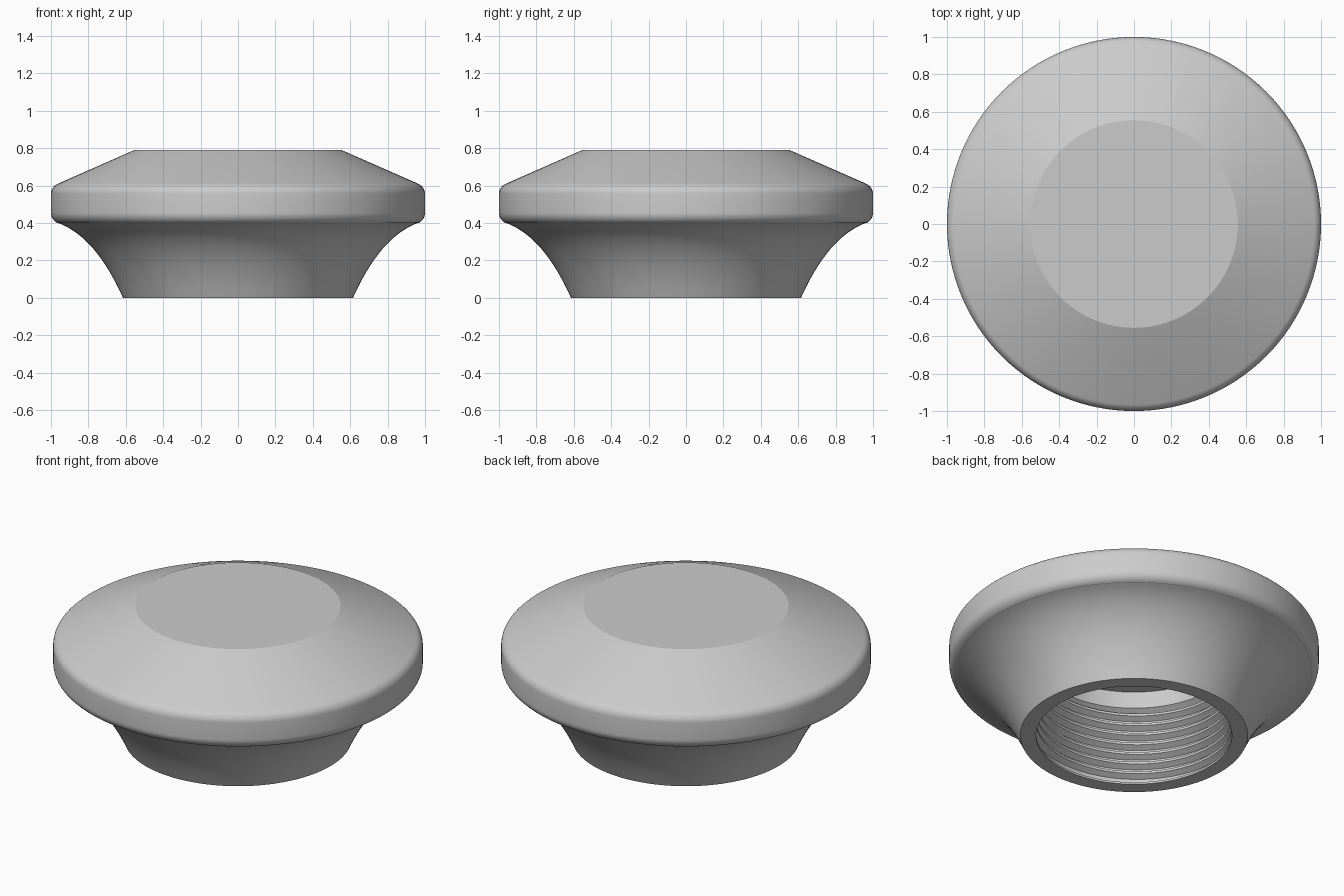
import bpy
import bmesh
from math import cos, sin, pi, radians

cube = bpy.data.objects.get("Cube")
if cube:
    bpy.data.objects.remove(cube, do_unlink=True)

grey = bpy.data.materials.new("plain grey")
grey.use_nodes = True
colour = (0.6, 0.6, 0.6, 1)
grey.diffuse_color = colour
grey.node_tree.nodes["Principled BSDF"].inputs["Base Color"].default_value = colour

SEGMENTS = 128


def finish(bm, name):
    """Turn a bmesh into a smooth-shaded object with sharp edges kept."""
    bmesh.ops.recalc_face_normals(bm, faces=bm.faces)
    mesh = bpy.data.meshes.new(name)
    bm.to_mesh(mesh)
    bm.free()
    mesh.materials.append(grey)
    obj = bpy.data.objects.new(name, mesh)
    bpy.context.collection.objects.link(obj)
    bpy.ops.object.select_all(action="DESELECT")
    obj.select_set(True)
    bpy.context.view_layer.objects.active = obj
    bpy.ops.object.shade_smooth_by_angle(angle=radians(20))
    return obj


def skin(bm, rings, closed):
    """Bridge matching rows of vertices with quads."""
    for a, b in zip(rings, rings[1:]):
        count = len(a)
        for i in range(count if closed else count - 1):
            j = (i + 1) % count
            bm.faces.new((a[i], a[j], b[j], b[i]))


def arc(cx, cz, radius, start, end, steps):
    angles = [radians(start + (end - start) * i / steps) for i in range(steps + 1)]
    return [(cx + radius * cos(a), cz + radius * sin(a)) for a in angles]


def bezier(p0, p1, p2, steps):
    ts = [i / steps for i in range(steps + 1)]
    return [tuple((1 - t) ** 2 * a + 2 * t * (1 - t) * b + t * t * c
                  for a, b, c in zip(p0, p1, p2)) for t in ts]


# Knob body: hollow bore, flared neck, rounded rim, sloped shoulder, flat top
bore = [(0.53, 0.575), (0.53, 0.475), (0.562, 0.455), (0.562, 0.03),
        (0.53, 0.012), (0.53, 0)]
neck = bezier((0.615, 0), (0.76, 0.325), (0.96, 0.4), 16)
lower_rim = arc(0.94, 0.455, 0.06, -66, 0, 8)
upper_rim = arc(0.94, 0.555, 0.06, 0, 66, 8)
profile = bore + neck + lower_rim + upper_rim + [(0.555, 0.79)]

bm = bmesh.new()
rings = []
for r, z in profile:
    rings.append([bm.verts.new((r * cos(2 * pi * i / SEGMENTS),
                                r * sin(2 * pi * i / SEGMENTS), z))
                  for i in range(SEGMENTS)])
skin(bm, rings, True)
bm.faces.new(rings[0])
bm.faces.new(rings[-1])
finish(bm, "knob_body")

# Screw thread winding up the bore
PITCH, TURNS, STEPS = 0.06, 7, 96
tooth = [(0.564, -0.026), (0.53, -0.007), (0.53, 0.007), (0.564, 0.026)]
bm = bmesh.new()
rows = []
for i in range(TURNS * STEPS + 1):
    turn = i / STEPS
    angle = 2 * pi * turn
    rows.append([bm.verts.new((r * cos(angle), r * sin(angle),
                               0.035 + PITCH * turn + dz)) for r, dz in tooth])
skin(bm, rows, True)
bm.faces.new(rows[0])
bm.faces.new(rows[-1])
finish(bm, "screw_thread")
